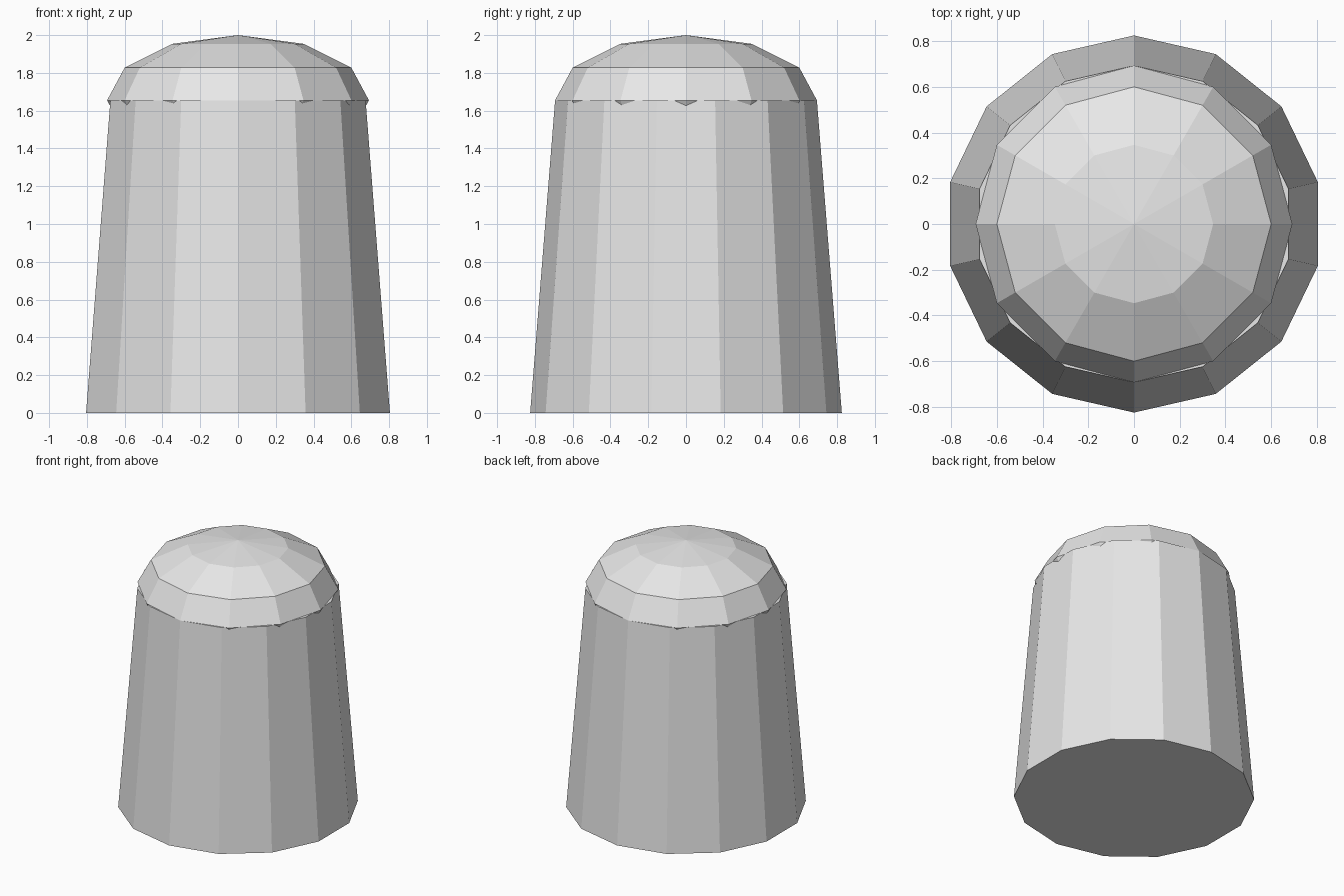
import bpy, bmesh, math
from mathutils import Matrix

if "Cube" in bpy.data.objects:
    bpy.data.objects.remove(bpy.data.objects["Cube"])

TOP = 1.655      # height where the dome sits on the body
R_BASE, R_TOP = 0.825, 0.693

grey = bpy.data.materials.new("light_grey")
grey.diffuse_color = (0.8, 0.8, 0.8, 1)
grey.use_nodes = True
grey.node_tree.nodes["Principled BSDF"].inputs["Base Color"].default_value = grey.diffuse_color


def add_object(name, bm):
    bmesh.ops.recalc_face_normals(bm, faces=bm.faces[:])
    mesh = bpy.data.meshes.new(name)
    bm.to_mesh(mesh)
    bm.free()
    mesh.materials.append(grey)
    obj = bpy.data.objects.new(name, mesh)
    bpy.context.collection.objects.link(obj)
    return obj


def ring(bm, radius, z, sides):
    # first corner points to +y
    steps = [2 * math.pi * i / sides for i in range(sides)]
    return [bm.verts.new((radius * math.sin(a), radius * math.cos(a), z)) for a in steps]


# Tapered 14-sided body with flat ends
bm = bmesh.new()
low, high = ring(bm, R_BASE, 0, 14), ring(bm, R_TOP, TOP, 14)
bm.faces.new(low)
bm.faces.new(high)
for i in range(14):
    j = (i + 1) % 14
    bm.faces.new((low[i], low[j], high[j], high[i]))
add_object("body", bm)

# Flattened 12-sided dome, its lower half sunk into the body
bm = bmesh.new()
bmesh.ops.create_uvsphere(bm, u_segments=12, v_segments=6, radius=1,
                          matrix=Matrix.Translation((0, 0, TOP)) @ Matrix.Diagonal((R_TOP, R_TOP, 2 - TOP, 1)))
add_object("dome", bm)
